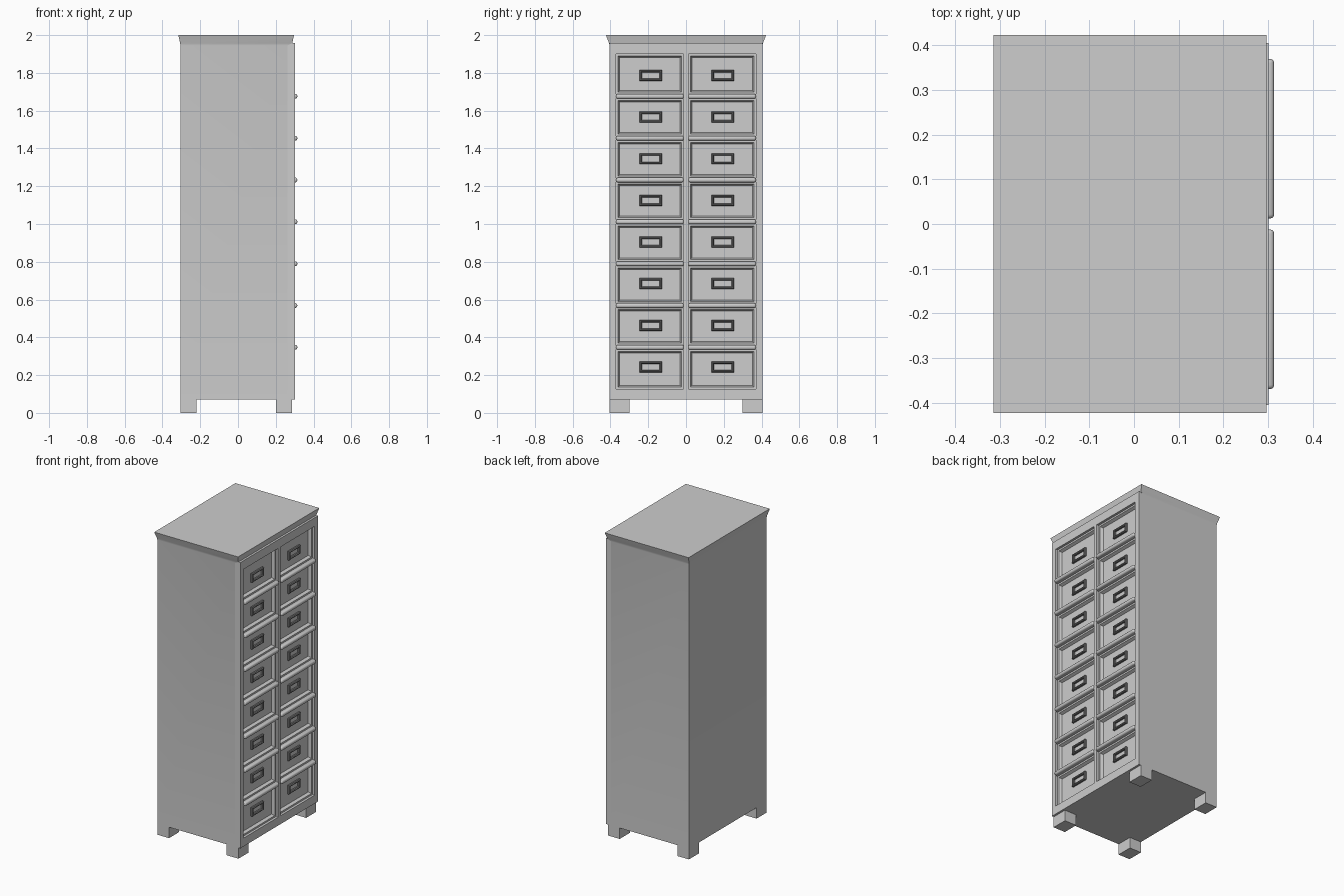
import bpy, bmesh

if "Cube" in bpy.data.objects:
    bpy.data.objects.remove(bpy.data.objects["Cube"])


def material(name, value):
    mat = bpy.data.materials.new(name)
    mat.diffuse_color = (value, value, value, 1)
    mat.use_nodes = True
    mat.node_tree.nodes["Principled BSDF"].inputs["Base Color"].default_value = mat.diffuse_color
    return mat


grey = material("plain grey", 0.61)
dark = material("dark grey metal", 0.2)


def finish(name, bm, smooth=False, mat=grey):
    mesh = bpy.data.meshes.new(name)
    bmesh.ops.recalc_face_normals(bm, faces=bm.faces)
    bm.to_mesh(mesh)
    bm.free()
    mesh.materials.append(mat)
    ob = bpy.data.objects.new(name, mesh)
    bpy.context.collection.objects.link(ob)
    if smooth:
        bpy.ops.object.select_all(action="DESELECT")
        ob.select_set(True)
        bpy.context.view_layer.objects.active = ob
        bpy.ops.object.shade_smooth_by_angle(angle=0.6)
    return ob


def add_box(bm, x0, x1, y0, y1, z0, z1):
    verts = bmesh.ops.create_cube(bm, size=1)["verts"]
    for v in verts:
        v.co = ((x0 + x1) / 2 + v.co.x * (x1 - x0),
                (y0 + y1) / 2 + v.co.y * (y1 - y0),
                (z0 + z1) / 2 + v.co.z * (z1 - z0))


def boxes(name, items, bevel=0):
    bm = bmesh.new()
    for item in items:
        add_box(bm, *item)
    if bevel:
        bmesh.ops.bevel(bm, geom=bm.edges[:], offset=bevel, segments=3,
                        profile=0.5, affect="EDGES")
    return finish(name, bm, smooth=bevel > 0)


def bridge(bm, a, b):
    for i in range(4):
        j = (i + 1) % 4
        bm.faces.new((a[i], a[j], b[j], b[i]))


def nested_loops(name, y0, y1, z0, z1, steps, closed_ring=False, mat=grey):
    """Rectangular loops facing +x; each step is (inset, x)."""
    bm = bmesh.new()
    loops = []
    for d, x in steps:
        loops.append([bm.verts.new((x, y, z)) for y, z in
                      ((y0 + d, z0 + d), (y1 - d, z0 + d),
                       (y1 - d, z1 - d), (y0 + d, z1 - d))])
    for a, b in zip(loops, loops[1:]):
        bridge(bm, a, b)
    if closed_ring:
        bridge(bm, loops[-1], loops[0])
    else:
        bm.faces.new(loops[-1])
    ob = finish(name, bm, mat=mat)
    # open drawer fronts must face outwards
    if not closed_ring and ob.data.polygons[-1].normal.x < 0:
        ob.data.flip_normals()
    return ob


FRONT = 0.301
rails = [0.347 + 0.2215 * i for i in range(7)]
bottoms = [0.127] + [z + 0.011 for z in rails]
tops = [z - 0.011 for z in rails] + [1.9]
columns = ((-0.37, -0.012), (0.012, 0.37))

# cabinet body running smoothly into the flared crown
bm = bmesh.new()
loops = []
for x0, x1, y, z in ((-0.305, 0.262, 0.405, 0.072), (-0.305, 0.262, 0.405, 1.945),
                     (-0.306, 0.287, 0.407, 1.957), (-0.314, 0.295, 0.421, 1.992),
                     (-0.315, 0.297, 0.423, 2.0)):
    loops.append([bm.verts.new(p) for p in
                  ((x0, -y, z), (x1, -y, z), (x1, y, z), (x0, y, z))])
for a, b in zip(loops, loops[1:]):
    bridge(bm, a, b)
bm.faces.new(loops[0])
bm.faces.new(loops[-1])
finish("cabinet_body_and_crown", bm, smooth=True)

# face frame around the drawer openings
frame = [(0.262, FRONT, -0.405, -0.37, 0.072, 1.957),
         (0.262, FRONT, 0.37, 0.405, 0.072, 1.957),
         (0.262, FRONT, -0.012, 0.012, 0.127, 1.9),
         (0.262, FRONT, -0.37, 0.37, 0.072, 0.127),
         (0.262, FRONT, -0.37, 0.37, 1.9, 1.957)]
for z in rails:
    for y0, y1 in columns:
        frame.append((0.262, FRONT, y0, y1, z - 0.011, z + 0.011))
boxes("face_frame", frame)

# rounded mouldings between drawers
boxes("drawer_rails", [(FRONT - 0.012, 0.314, y0, y1, z - 0.0125, z + 0.0125)
                       for z in rails for y0, y1 in columns], bevel=0.01)

# drawers with sunken panels, and slim dark ring handles
for row in range(8):
    for col, (y0, y1) in enumerate(columns):
        tag = f"{row + 1}_{col + 1}"
        nested_loops("drawer_front_" + tag, y0, y1, bottoms[row], tops[row],
                     [(0, 0.285), (0.011, 0.285), (0.019, 0.266)])
        yc, zc = (y0 + y1) / 2 + 0.004, 0.243 + 0.2205 * row
        nested_loops("handle_" + tag, yc - 0.06, yc + 0.06, zc - 0.029, zc + 0.029,
                     [(0, 0.264), (0, 0.276), (0.004, 0.281),
                      (0.009, 0.281), (0.013, 0.276), (0.013, 0.264)], True, dark)

# four block feet
for xname, x0, x1 in (("back", -0.305, -0.22), ("front", 0.2, 0.287)):
    for yname, y0, y1 in (("left", -0.405, -0.3), ("right", 0.3, 0.405)):
        boxes(f"{xname}_{yname}_foot", [(x0, x1, y0, y1, 0, 0.072)])
